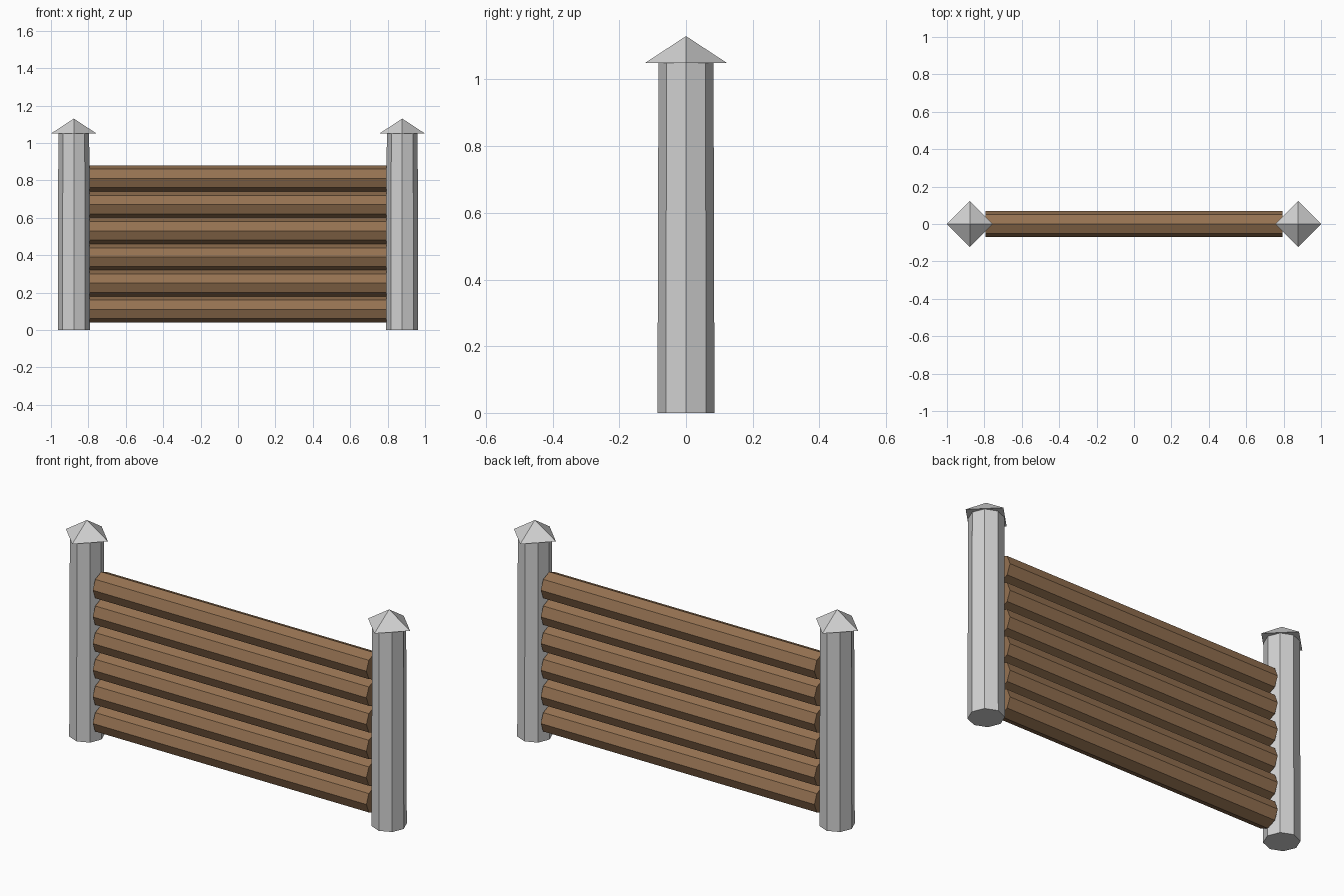
import bpy
import math

if "Cube" in bpy.data.objects:
    bpy.data.objects.remove(bpy.data.objects["Cube"])


def material(name, rgb):
    m = bpy.data.materials.new(name)
    m.diffuse_color = (*rgb, 1.0)
    m.use_nodes = True
    m.node_tree.nodes["Principled BSDF"].inputs["Base Color"].default_value = m.diffuse_color
    return m


stone = material("grey stone", (0.64, 0.64, 0.64))
wood = material("brown wood", (0.30, 0.168, 0.083))


def prism(name, sides, r1, r2, depth, loc, mat, rot=(0, 0, 0)):
    """Flat-shaded cylinder or cone with corners lying on the axes."""
    bpy.ops.mesh.primitive_cone_add(vertices=sides, radius1=r1, radius2=r2,
                                    depth=depth, location=loc, rotation=rot)
    ob = bpy.context.object
    ob.name = name
    ob.data.materials.append(mat)
    return ob


POST_X, POST_H = 0.878, 1.05
CAP_R, CAP_H = 0.122, 0.08

# Tapered octagonal posts with pyramid caps
for side, sx in (("left", -1), ("right", 1)):
    x = sx * POST_X
    prism(side + "_post", 8, 0.0855, 0.0825, POST_H, (x, 0, POST_H / 2), stone)
    prism(side + "_post_cap", 4, CAP_R, 0, CAP_H, (x, 0, POST_H + CAP_H / 2), stone)

# Six stacked octagonal logs between the posts
for i in range(6):
    prism(f"log_{i + 1}", 8, 0.07, 0.07, 1.59, (0, 0, 0.11 + 0.14 * i), wood,
          (0, math.pi / 2, 0))
